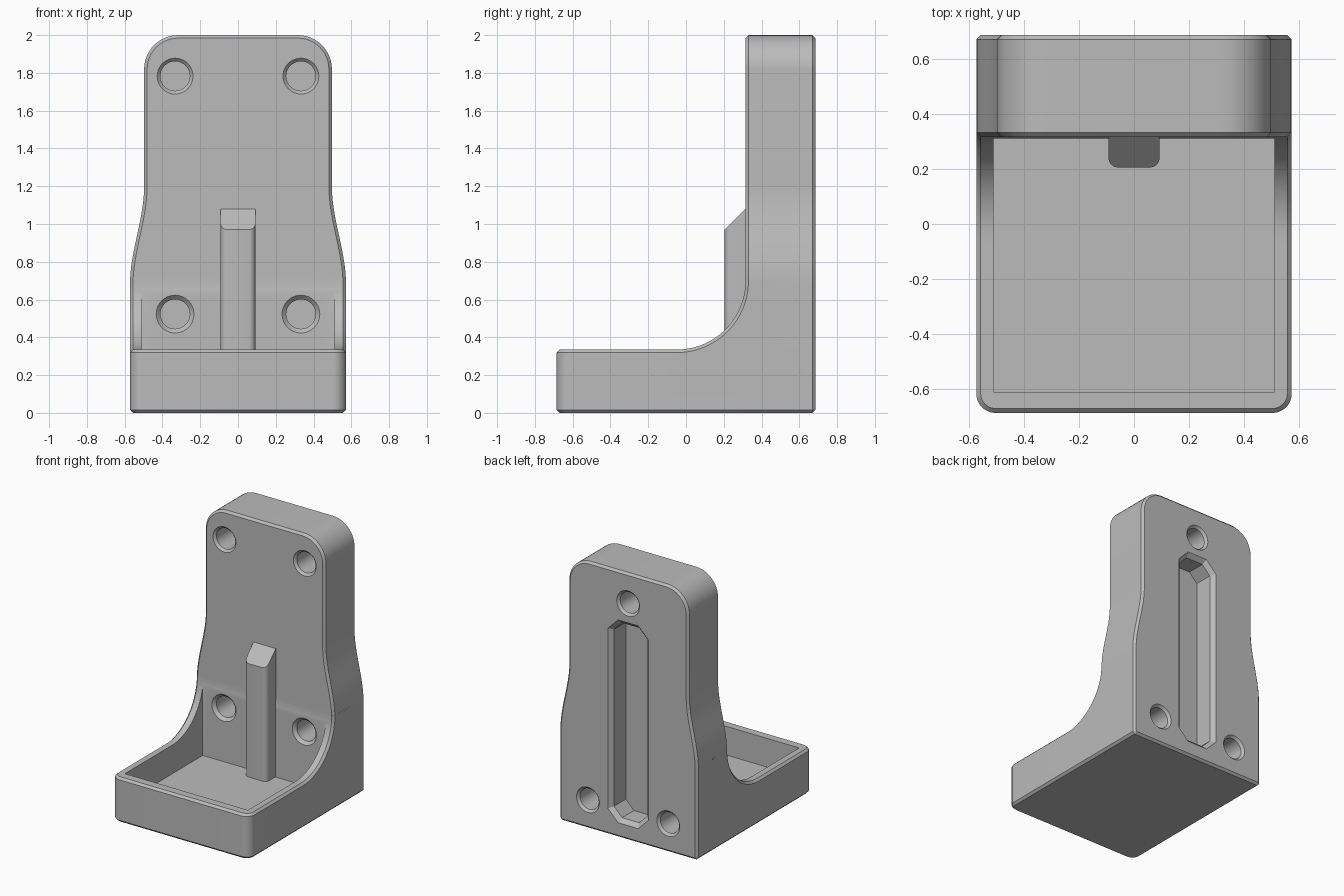
import bpy, bmesh, math
from mathutils import Vector

if "Cube" in bpy.data.objects:
    bpy.data.objects.remove(bpy.data.objects["Cube"])

C = 0.016            # chamfer size
W, W_TOP = 0.572, 0.497
FRONT, BACK = 0.315, 0.685

grey = bpy.data.materials.new("plain grey")
grey.diffuse_color = (0.5, 0.5, 0.5, 1)
grey.use_nodes = True
grey.node_tree.nodes["Principled BSDF"].inputs["Base Color"].default_value = grey.diffuse_color


def arc(cx, cy, r, a0, a1, n=12):
    return [(cx + r * math.cos(math.radians(a0 + (a1 - a0) * i / n)),
             cy + r * math.sin(math.radians(a0 + (a1 - a0) * i / n))) for i in range(n + 1)]


def inset(pts, d):
    """Offset a counter-clockwise outline inward with mitred corners."""
    out = []
    for i, p in enumerate(pts):
        p = Vector(p)
        e1 = (p - Vector(pts[i - 1])).normalized()
        e2 = (Vector(pts[(i + 1) % len(pts)]) - p).normalized()
        n1, n2 = Vector((-e1.y, e1.x)), Vector((-e2.y, e2.x))
        out.append(tuple(p + (n1 + n2) * d / (1 + n1.dot(n2))))
    return out


def loft(name, axis, rings):
    """Skin a stack of (position, outline) rings along an axis and cap both ends."""
    place = {'x': lambda t, a, b: (t, a, b),
             'y': lambda t, a, b: (a, t, b),
             'z': lambda t, a, b: (a, b, t)}[axis]
    bm = bmesh.new()
    rows = [[bm.verts.new(place(t, a, b)) for a, b in pts] for t, pts in rings]
    n = len(rows[0])
    for r0, r1 in zip(rows, rows[1:]):
        for i in range(n):
            j = (i + 1) % n
            bm.faces.new((r0[i], r0[j], r1[j], r1[i]))
    bm.faces.new(rows[0])
    bm.faces.new(rows[-1])
    bmesh.ops.recalc_face_normals(bm, faces=bm.faces)
    mesh = bpy.data.meshes.new(name)
    bm.to_mesh(mesh)
    bm.free()
    mesh.materials.append(grey)
    ob = bpy.data.objects.new(name, mesh)
    bpy.context.collection.objects.link(ob)
    return ob


def combine(target, tool, operation):
    mod = target.modifiers.new("boolean", 'BOOLEAN')
    mod.operation, mod.solver, mod.object = operation, 'EXACT', tool
    bpy.context.view_layer.objects.active = target
    bpy.ops.object.modifier_apply(modifier=mod.name)
    bpy.data.objects.remove(tool)


def smooth(ob):
    bpy.ops.object.select_all(action='DESELECT')
    ob.select_set(True)
    bpy.context.view_layer.objects.active = ob
    bpy.ops.object.shade_smooth_by_angle(angle=math.radians(25))


# Upright plate: wide foot, S-curved waist, rounded top
waist = []
for i in range(17):
    t = i / 16
    waist.append((W + (W_TOP - W) * t * t * (3 - 2 * t), 0.68 + 0.52 * t))
half = [(W - C, 0), (W, C)] + waist + arc(W_TOP - 0.18, 1.82, 0.18, 0, 90)
outline = half + [(-x, z) for x, z in reversed(half)]
small = inset(outline, C)
body = loft("bracket_body", 'y', [(FRONT, small), (FRONT + C, outline),
                                  (BACK - C, outline), (BACK, small)])

# Tray block with rounded front corners
r = 0.07
plan = (arc(-W + r, -BACK + r, r, 180, 270) + arc(W - r, -BACK + r, r, 270, 360)
        + [(W, 0.6), (-W, 0.6)])
plan_in = inset(plan, C)
combine(body, loft("tray", 'z', [(0, plan_in), (C, plan), (0.335 - C, plan),
                                 (0.335, plan_in)]), 'UNION')


# Curved cheeks joining tray and plate
def cheek(radius):
    return arc(-0.05, 0.70, radius, 270, 360, 24) + [(0.5, 0.70), (0.5, 0.1), (-0.05, 0.1)]


R = 0.365
combine(body, loft("cheeks", 'x', [(-W, cheek(R + C)), (-W + C, cheek(R)),
                                   (W - C, cheek(R)), (W, cheek(R + C))]), 'UNION')

# Tray cavity
box = [(-0.51, -0.61), (0.51, -0.61), (0.51, 0.31), (-0.51, 0.31)]
combine(body, loft("cavity", 'z', [(0.12, box), (1.0, box)]), 'DIFFERENCE')


# Countersunk blind holes: four in front, three behind
def hole(x, z, face, direction):
    rings = [(face + direction * d, arc(x, z, rad, 0, 348.75, 31))
             for d, rad in ((-0.01, 0.105), (0.017, 0.078), (0.25, 0.078))]
    combine(body, loft("hole", 'y', rings), 'DIFFERENCE')


for x in (-0.333, 0.333):
    hole(x, 1.783, FRONT, 1)
    hole(x, 0.523, FRONT, 1)
    hole(x, 0.215, BACK, -1)
hole(0, 1.775, BACK, -1)

# Long eight-sided slot in the back with a chamfered mouth
s, k, z0, z1 = 0.168, 0.085, 0.11, 1.63
slot = [(-s + k, z0), (s - k, z0), (s, z0 + k), (s, z1 - k),
        (s - k, z1), (-s + k, z1), (-s, z1 - k), (-s, z0 + k)]
combine(body, loft("slot", 'y', [(BACK + 0.01, inset(slot, -0.01)),
                                 (BACK - 0.03, inset(slot, 0.03)),
                                 (BACK - 0.17, inset(slot, 0.03))]), 'DIFFERENCE')
smooth(body)

# Centre post with rounded front corners and a sloped top
p, pr, py = 0.0925, 0.035, 0.205
post_plan = (arc(-p + pr, py + pr, pr, 180, 270, 6) + arc(p - pr, py + pr, pr, 270, 360, 6)
             + [(p, 0.33), (-p, 0.33)])
post = loft("center_post", 'z', [(0.11, post_plan), (1.0, post_plan)])
for v in post.data.vertices:
    if v.co.z > 0.5:
        v.co.z = 0.97 + v.co.y - py
smooth(post)
